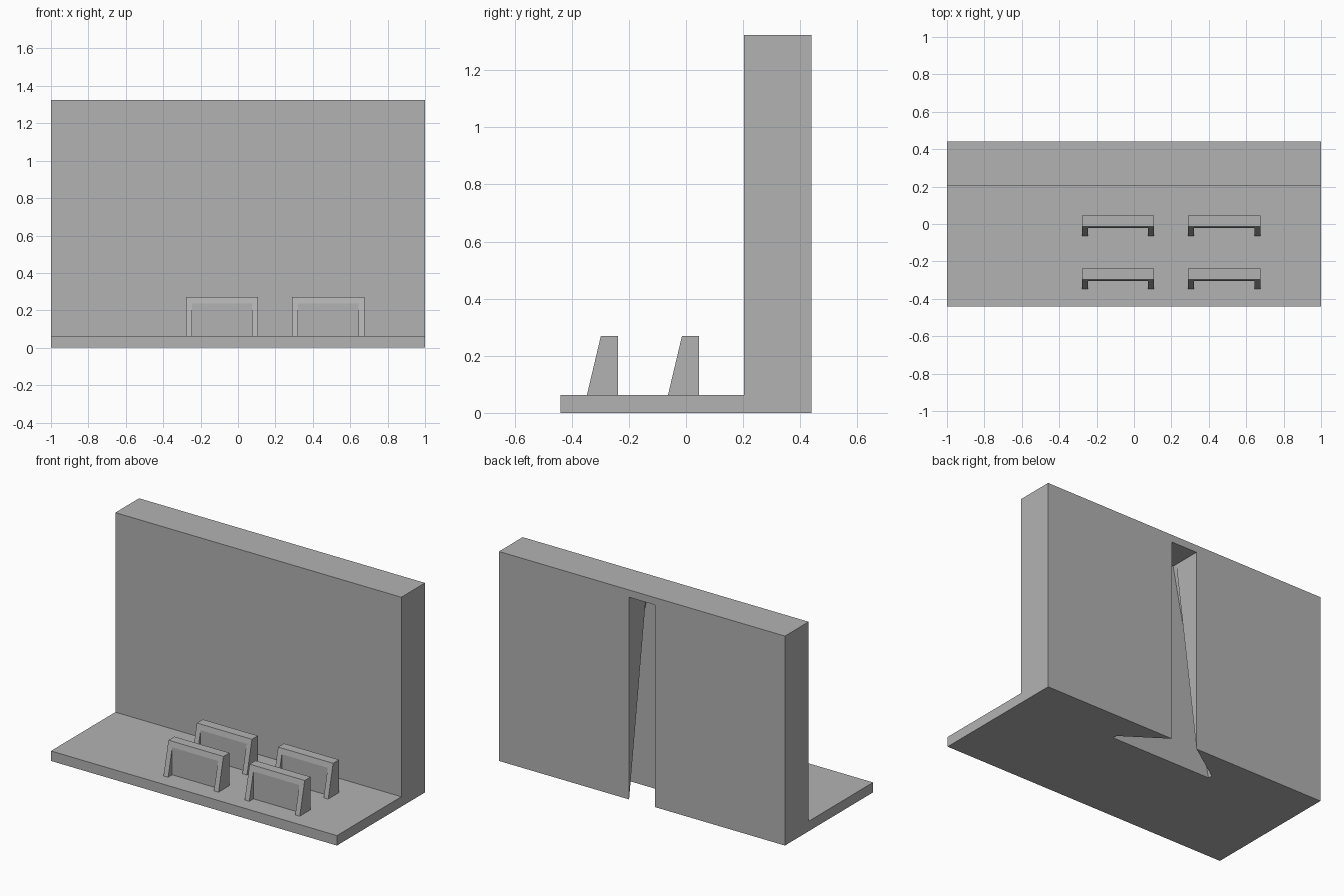
import bpy
import bmesh

old = bpy.data.objects.get("Cube")
if old:
    bpy.data.objects.remove(old, do_unlink=True)

grey = bpy.data.materials.new("plain grey")
grey.use_nodes = True
GREY = (0.448, 0.448, 0.448, 1)
grey.diffuse_color = GREY
grey.node_tree.nodes["Principled BSDF"].inputs["Base Color"].default_value = GREY


def make_object(name, bm):
    bmesh.ops.recalc_face_normals(bm, faces=bm.faces)
    mesh = bpy.data.meshes.new(name)
    bm.to_mesh(mesh)
    bm.free()
    mesh.materials.append(grey)
    obj = bpy.data.objects.new(name, mesh)
    bpy.context.collection.objects.link(obj)
    return obj


def extrude_x(name, profile, x0, x1):
    """Solid from a (y, z) profile swept from x0 to x1."""
    bm = bmesh.new()
    face = bm.faces.new([bm.verts.new((x0, y, z)) for y, z in profile])
    swept = bmesh.ops.extrude_face_region(bm, geom=[face], use_keep_orig=True)
    verts = [g for g in swept["geom"] if isinstance(g, bmesh.types.BMVert)]
    bmesh.ops.translate(bm, verts=verts, vec=(x1 - x0, 0, 0))
    return make_object(name, bm)


def subtract(obj, cutter):
    cutter.hide_render = True
    mod = obj.modifiers.new("cut", "BOOLEAN")
    mod.operation = "DIFFERENCE"
    mod.solver = "EXACT"
    mod.object = cutter
    bpy.context.view_layer.objects.active = obj
    bpy.ops.object.modifier_apply(modifier=mod.name)
    bpy.data.objects.remove(cutter, do_unlink=True)


def slot_cutter():
    """Straight slot at the top whose inner side flares out towards the floor."""
    neck, flare, mouth = 0.09, 0.35, 0.44
    half = [(neck, 0.5), (neck, mouth), (flare, 0.263), (flare, 0.235)]
    ring = half + [(-x, y) for x, y in reversed(half)]
    bm = bmesh.new()
    under = [bm.verts.new((x, y, -0.1)) for x, y in ring]
    floor = [bm.verts.new((x, y, 0)) for x, y in ring]
    top = [bm.verts.new((neck if x > 0 else -neck, y, 1.278)) for x, y in ring]
    bm.faces.new(under)
    bm.faces.new(top)
    for i in range(len(ring)):
        j = (i + 1) % len(ring)
        bm.faces.new((under[i], under[j], floor[j], floor[i]))
        # The twisted flanks fold from the slot mouth to the inner top corner
        if i == 1:
            bm.faces.new((floor[i], floor[j], top[j]))
            bm.faces.new((floor[i], top[j], top[i]))
        elif j == 6:
            bm.faces.new((floor[i], floor[j], top[i]))
            bm.faces.new((floor[j], top[j], top[i]))
        else:
            bm.faces.new((floor[i], floor[j], top[j], top[i]))
    return make_object("slot_cutter", bm)


# Base shelf and upright wall, one L-shaped solid with the slot in its back
BASE = 0.063
wall = extrude_x("base_and_wall", [(-0.44, 0), (0.44, 0), (0.44, 1.324),
                                   (0.203, 1.324), (0.203, BASE), (-0.44, BASE)], -1, 1)
subtract(wall, slot_cutter())

# Four sloped holders, each with a shallow recess between two cheeks
WIDTH, CHEEK, TOP = 0.385, 0.032, 0.27
for row, back in (("front", -0.238), ("rear", 0.046)):
    for side, x in (("right", -0.278), ("left", 0.29)):
        holder = extrude_x(f"{row}_{side}_holder",
                           [(back, BASE), (back, TOP), (back - 0.06, TOP), (back - 0.109, BASE)],
                           x, x + WIDTH)
        recess = extrude_x("recess_cutter",
                           [(back - 0.2, 0), (back - 0.068, 0), (back - 0.068, 0.4), (back - 0.2, 0.4)],
                           x + CHEEK, x + WIDTH - CHEEK)
        subtract(holder, recess)
